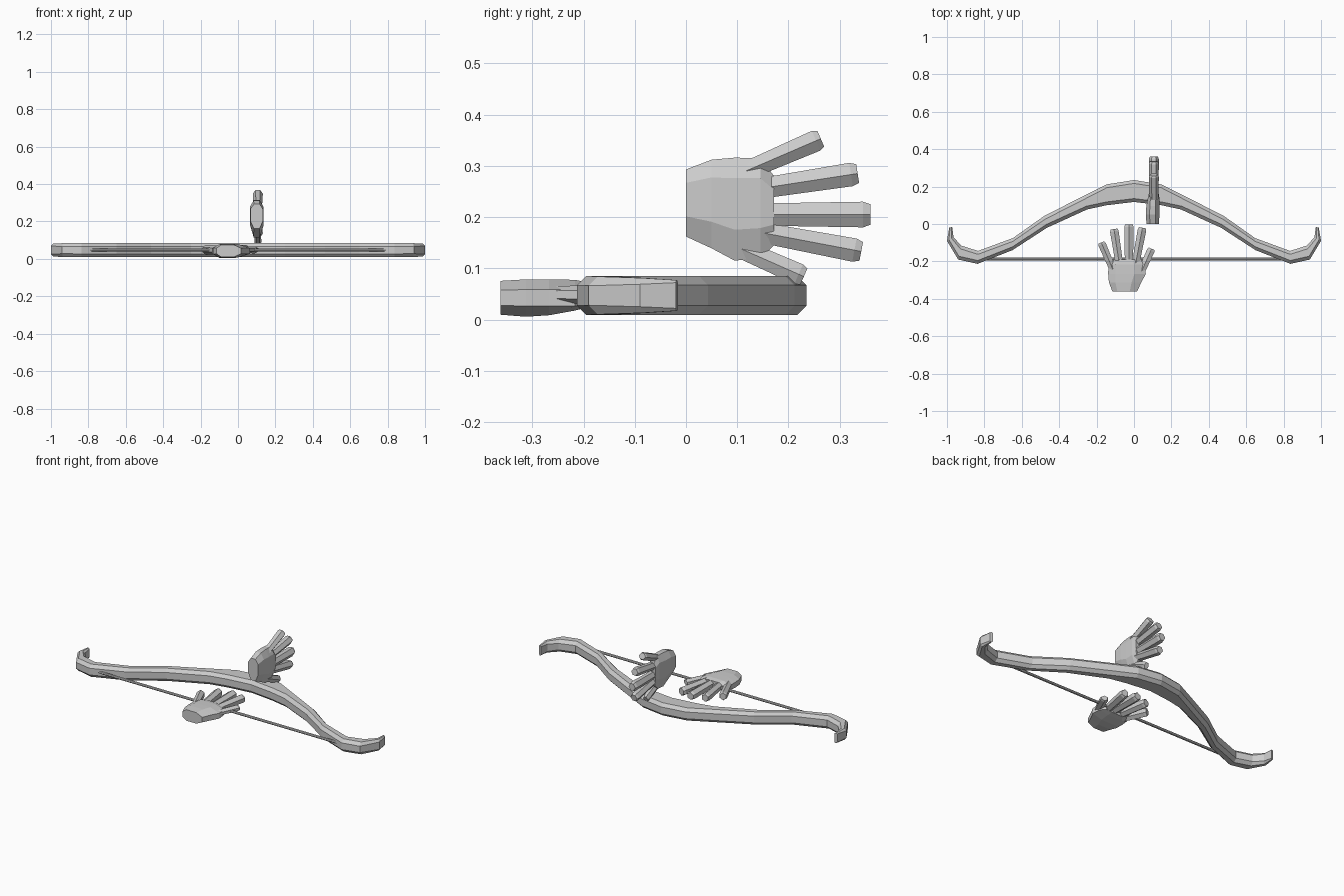
import bpy, bmesh, math
from mathutils import Vector, Matrix

cube = bpy.data.objects.get("Cube")
if cube:
    bpy.data.objects.remove(cube)

grey = bpy.data.materials.new("light grey")
grey.use_nodes = True
colour = (0.6, 0.6, 0.6, 1)
grey.diffuse_color = colour
grey.node_tree.nodes["Principled BSDF"].inputs["Base Color"].default_value = colour


def loft(bm, rings):
    """Skin a row of rings and cap both ends."""
    rows = [[bm.verts.new(p) for p in ring] for ring in rings]
    n = len(rows[0])
    for a, b in zip(rows, rows[1:]):
        for i in range(n):
            j = (i + 1) % n
            bm.faces.new((a[i], a[j], b[j], b[i]))
    bm.faces.new(rows[0][::-1])
    bm.faces.new(rows[-1])


def finish(name, bm, matrix=Matrix()):
    bmesh.ops.recalc_face_normals(bm, faces=bm.faces)
    mesh = bpy.data.meshes.new(name)
    bm.to_mesh(mesh)
    bm.free()
    mesh.materials.append(grey)
    obj = bpy.data.objects.new(name, mesh)
    obj.matrix_world = matrix
    bpy.context.collection.objects.link(obj)
    return obj


def bow_section(back, belly, half):
    """Chamfered section standing between two plan points."""
    back, belly = Vector((*back, 0.047)), Vector((*belly, 0.047))
    width = (back - belly).length
    side = (back - belly).normalized()
    mid = (back + belly) / 2
    c = min(0.018, width * 0.3)
    w = width / 2
    outline = [(w, half - c), (w - c, half), (c - w, half), (-w, half - c),
               (-w, c - half), (c - w, -half), (w - c, -half), (w, c - half)]
    return [mid + side * a + Vector((0, 0, z)) for a, z in outline]


# Bow: one limb in plan (back edge, belly edge, half height), then mirrored
limb = [((0, .235), (0, .118), .038),
        ((.145, .212), (.148, .10), .038),
        ((.27, .15), (.25, .078), .038),
        ((.48, .043), (.465, -.02), .038),
        ((.647, -.075), (.65, -.14), .038),
        ((.834, -.144), (.836, -.213), .038),
        ((.925, -.115), (.94, -.19), .037),
        ((.965, -.07), (1.0, -.09), .034),
        ((.972, -.016), (.988, -.02), .03)]


def flip(p):
    return (-p[0], p[1])


full = [(flip(a), flip(b), h) for a, b, h in limb[:0:-1]] + limb
bm = bmesh.new()
loft(bm, [bow_section(*s) for s in full])
finish("bow", bm)

# Bowstring
bm = bmesh.new()
bmesh.ops.create_cone(bm, cap_ends=True, segments=8, radius1=.008, radius2=.008,
                      depth=1.64)
finish("bowstring", bm, Matrix.Translation((0, -.188, .047)) @ Matrix.Rotation(math.pi / 2, 4, 'Y'))


# Hand in local axes: x along the fingers, y across towards the little finger, z through
def palm_section(u, low, high, top, bottom, thumb_edge):
    span = high - low
    return [(u, low, -thumb_edge), (u, low, thumb_edge),
            (u, low + span * .3, top), (u, high - span * .2, top),
            (u, high, top * .45), (u, high, bottom * .45),
            (u, high - span * .2, bottom), (u, low + span * .3, bottom)]


palm = [(0, -.043, .088, .033, -.033, .015),
        (.05, -.066, .107, .036, -.037, .016),
        (.095, -.09, .111, .036, -.034, .016),
        (.145, -.085, .110, .035, -.025, .016),
        (.172, -.06, .075, .030, -.018, .014)]

# Digits: base, tip, half width, half thickness
digits = [((.11, .082), (.263, .148), .021, .027),
          ((.12, .047), (.335, .080), .023, .027),
          ((.12, 0), (.36, 0), .025, .027),
          ((.12, -.03), (.342, -.072), .023, .027),
          ((.06, -.046), (.230, -.121), .021, .019)]


def add_digit(bm, base, tip, width, thick):
    base, tip = Vector((*base, .006)), Vector((*tip, .006))
    along = (tip - base).normalized()
    across = Vector((-along.y, along.x, 0))
    rings = []
    for t, s in ((0, .85), (.94, 1), (1, .8)):
        ring = []
        for a, b in ((-1, -.45), (-1, .45), (0, 1), (1, .45), (1, -.45), (0, -1)):
            ring.append(base.lerp(tip, t) + across * a * width * s + Vector((0, 0, b * thick * s)))
        rings.append(ring)
    loft(bm, rings)


def add_hand(name, x_axis, y_axis, origin):
    bm = bmesh.new()
    loft(bm, [palm_section(*s) for s in palm])
    for digit in digits:
        add_digit(bm, *digit)
    x, y = Vector(x_axis), Vector(y_axis)
    turn = Matrix((x, y, x.cross(y))).transposed().to_4x4()
    finish(name, bm, Matrix.Translation(origin) @ turn)


add_hand("bow_hand", (0, 1, 0), (0, 0, 1), (.1, 0, .205))
add_hand("string_hand", (0, 1, 0), (-1, 0, 0), (-.027, -.362, .0425))
